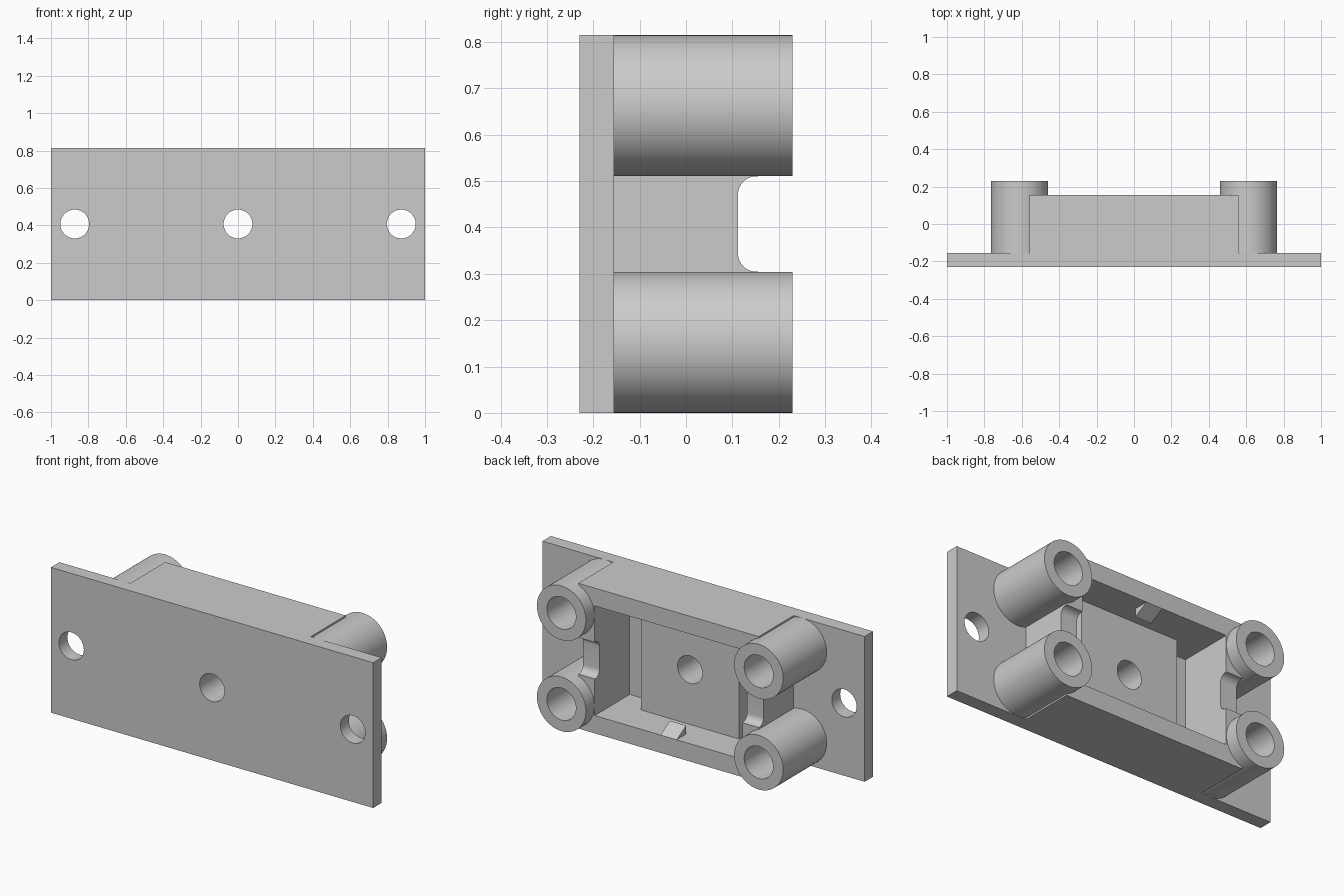
import bpy, bmesh, math

if "Cube" in bpy.data.objects:
    bpy.data.objects.remove(bpy.data.objects["Cube"])

grey = bpy.data.materials.new("plain_grey")
grey.diffuse_color = (0.6, 0.6, 0.6, 1)
grey.use_nodes = True
grey.node_tree.nodes["Principled BSDF"].inputs["Base Color"].default_value = grey.diffuse_color

H = 0.815                       # overall height
MID = H / 2
Y0, Y1, Y2, Y3 = -0.23, -0.155, 0.155, 0.23   # plate front, plate back, frame rim, boss rim
BOSS_X, BOSS_R, BORE_R = 0.612, 0.152, 0.09
WALL = 0.10                     # frame wall thickness
IN_X, OUT_X = 0.458, 0.56       # frame inner and outer half length


def finish(name, bm):
    bmesh.ops.recalc_face_normals(bm, faces=bm.faces)
    mesh = bpy.data.meshes.new(name)
    bm.to_mesh(mesh)
    bm.free()
    mesh.materials.append(grey)
    ob = bpy.data.objects.new(name, mesh)
    bpy.context.collection.objects.link(ob)
    return ob


def extrude(name, points, offset):
    """Closed solid from a planar outline moved along an offset vector."""
    bm = bmesh.new()
    face = bm.faces.new([bm.verts.new(p) for p in points])
    new = bmesh.ops.extrude_face_region(bm, geom=[face], use_keep_orig=True)["geom"]
    bmesh.ops.translate(bm, vec=offset,
                        verts=[g for g in new if isinstance(g, bmesh.types.BMVert)])
    return finish(name, bm)


def box(name, x0, x1, y0, y1, z0, z1):
    return extrude(name, [(x0, y0, z0), (x1, y0, z0), (x1, y0, z1), (x0, y0, z1)],
                   (0, y1 - y0, 0))


def rod(name, x, z, r, y0, y1, n=72):
    ring = [(x + r * math.cos(2 * math.pi * i / n), y0,
             z + r * math.sin(2 * math.pi * i / n)) for i in range(n)]
    return extrude(name, ring, (0, y1 - y0, 0))


def cut(ob, cutters):
    """Subtract the cutters, then remove them."""
    bpy.context.view_layer.objects.active = ob
    for c in cutters:
        c.hide_render = True
        mod = ob.modifiers.new("cut", 'BOOLEAN')
        mod.operation, mod.solver, mod.object = 'DIFFERENCE', 'EXACT', c
        bpy.ops.object.modifier_apply(modifier=mod.name)
        bpy.data.objects.remove(c)
    return ob


parts = []

# mounting plate with three through holes
plate = box("mounting_plate", -1, 1, Y0, Y1, 0, H)
parts.append(cut(plate, [rod("hole", x, MID, 0.077, -0.4, 0) for x in (-0.873, 0, 0.873)]))

# raised centre pad with its hole
pad = box("centre_pad", -0.305, 0.305, Y1, -0.035, WALL, H - WALL)
parts.append(cut(pad, [rod("hole", 0, MID, 0.077, -0.4, 0.2)]))

# rectangular frame: cavity, rounded end notches, room for the bosses
frame = box("frame", -OUT_X, OUT_X, Y1, Y2, 0, H)
half, floor, r = 0.103, 0.112, 0.04
arc = [(floor + r - r * math.cos(a), half - r + r * math.sin(a))
       for a in (math.pi / 2 * i / 10 for i in range(11))]
notch = [(0.4, -half)] + [(y, -z) for y, z in reversed(arc)] + arc + [(0.4, half)]
cutters = [box("cavity", -IN_X, IN_X, Y1 - 0.1, 0.4, WALL, H - WALL),
           extrude("notch", [(-1, y, MID + z) for y, z in notch], (2, 0, 0))]
corners = [(sx * BOSS_X, z, side, level)
           for sx, side in ((-1, "left"), (1, "right"))
           for z, level in ((BOSS_R, "lower"), (H - BOSS_R, "upper"))]
cutters += [rod("boss_room", x, z, 0.12, -0.4, 0.4) for x, z, _, _ in corners]
parts.append(cut(frame, cutters))

# four hollow screw bosses
for x, z, side, level in corners:
    boss = rod(f"boss_{level}_{side}", x, z, BOSS_R, Y1, Y3)
    parts.append(cut(boss, [rod("bore", x, z, BORE_R, -0.4, 0.4)]))

# snap wedges inside the long walls
for name, base, s in (("lower_snap", WALL, 1), ("upper_snap", H - WALL, -1)):
    wedge = [(0.155, 0), (0.07, 0.047), (0.07, -0.01), (0.15, -0.01)]
    parts.append(extrude(name, [(-0.05, y, base + s * h) for y, h in wedge], (0.1, 0, 0)))

# smooth round surfaces, keep edges sharp
bpy.ops.object.select_all(action='DESELECT')
for ob in parts:
    ob.select_set(True)
bpy.context.view_layer.objects.active = parts[0]
bpy.ops.object.shade_smooth_by_angle(angle=math.radians(30))
